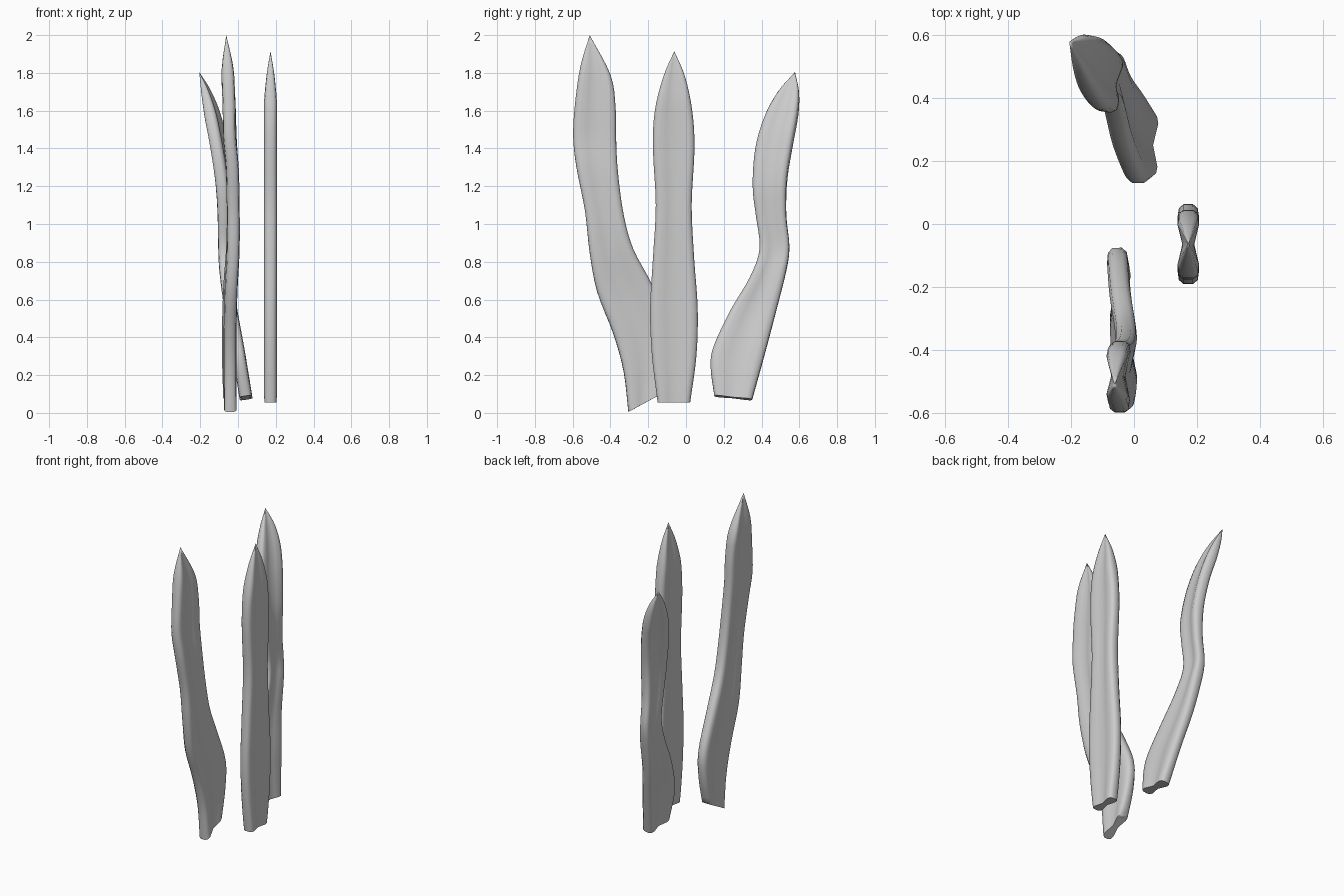
import bpy, bmesh
from mathutils import Vector

if "Cube" in bpy.data.objects:
    bpy.data.objects.remove(bpy.data.objects["Cube"])

# Half of the blade cross-section: (across, thickness), thick rounded rims and a thin middle
HALF = [(-1, .45), (-.9, .88), (-.68, 1), (-.35, .78), (0, .55), (.35, .78), (.68, 1), (.9, .88), (1, .45)]
RING = HALF + [(u, -v) for u, v in reversed(HALF)]
STEPS = 4


def spline(pts):
    """Catmull-Rom through the stations"""
    p = [2 * pts[0] - pts[1]] + pts + [2 * pts[-1] - pts[-2]]
    out = []
    for i in range(1, len(p) - 2):
        a, b, c, d = p[i - 1:i + 3]
        for k in range(STEPS):
            t = k / STEPS
            out.append(.5 * (2 * b + (c - a) * t + (2 * a - 5 * b + 4 * c - d) * t * t
                             + (3 * b - a - 3 * c + d) * t ** 3))
    return out + [pts[-1]]


def blade(name, stations):
    """Loft between a front edge and a back edge; each station is (x, y, z, x, y, z)"""
    front = spline([Vector(s[:3]) for s in stations])
    back = spline([Vector(s[3:]) for s in stations])
    mids = [(f + b) / 2 for f, b in zip(front, back)]
    bm = bmesh.new()
    rings = []
    n = len(mids)
    normal = Vector((1, 0, 0))
    for i in range(n):
        across = (back[i] - front[i]) / 2
        along = mids[min(i + 1, n - 1)] - mids[max(i - 1, 0)]
        if across.length > 1e-4:
            normal = across.cross(along).normalized()
        half = .034 * min(1, across.length * 2 / .18)
        rings.append([bm.verts.new(mids[i] + across * u + normal * half * v) for u, v in RING])
    m = len(RING)
    for r0, r1 in zip(rings, rings[1:]):
        for j in range(m):
            k = (j + 1) % m
            bm.faces.new((r0[j], r0[k], r1[k], r1[j]))
    # Cut end, closed with a strip of quads
    h = len(HALF)
    for j in range(h - 1):
        bm.faces.new((rings[0][j], rings[0][j + 1], rings[0][m - 2 - j], rings[0][m - 1 - j]))
    # Pointed tip
    bmesh.ops.remove_doubles(bm, verts=rings[-1], dist=.01)
    bmesh.ops.recalc_face_normals(bm, faces=bm.faces)
    mesh = bpy.data.meshes.new(name)
    bm.to_mesh(mesh)
    bm.free()
    ob = bpy.data.objects.new(name, mesh)
    bpy.context.collection.objects.link(ob)
    bpy.context.view_layer.objects.active = ob
    ob.select_set(True)
    bpy.ops.object.shade_smooth_by_angle(angle=.9)
    ob.select_set(False)


# Tall blade leaning forwards
blade("front_leaf", [
    (-.04, -.305, .005, -.045, -.14, .095),
    (-.04, -.33, .22, -.052, -.09, .27),
    (-.04, -.385, .42, -.053, -.082, .45),
    (-.035, -.47, .64, -.045, -.18, .68),
    (-.025, -.51, .85, -.03, -.28, .87),
    (-.025, -.535, 1.07, -.025, -.33, 1.05),
    (-.03, -.58, 1.3, -.03, -.36, 1.27),
    (-.045, -.597, 1.46, -.04, -.37, 1.45),
    (-.048, -.588, 1.63, -.046, -.373, 1.62),
    (-.055, -.56, 1.83, -.055, -.40, 1.79),
    (-.062, -.51, 2.0, -.062, -.51, 2.0)])

# Straight upright blade
X = .172
blade("middle_leaf", [
    (X, -.15, .055, X, .022, .055),
    (X, -.18, .3, X, .055, .3),
    (X, -.19, .55, X, .062, .55),
    (X, -.175, .82, X, .043, .82),
    (X, -.16, 1.1, X, .03, 1.1),
    (X, -.175, 1.4, X, .045, 1.4),
    (X, -.165, 1.6, X, .033, 1.6),
    (X, -.12, 1.78, X, -.005, 1.78),
    (X, -.062, 1.915, X, -.062, 1.915)])

# Bent and twisted blade leaning backwards
blade("back_leaf", [
    (.04, .15, .09, .044, .35, .07),
    (.014, .13, .25, .015, .40, .25),
    (-.004, .15, .36, -.004, .43, .36),
    (-.038, .24, .55, -.04, .48, .55),
    (-.062, .34, .72, -.06, .53, .75),
    (-.076, .39, .87, -.07, .547, .88),
    (-.08, .37, 1.05, -.068, .53, 1.05),
    (-.088, .355, 1.2, -.066, .535, 1.24),
    (-.118, .37, 1.4, -.085, .565, 1.43),
    (-.15, .42, 1.57, -.12, .592, 1.58),
    (-.178, .49, 1.7, -.16, .597, 1.7),
    (-.205, .577, 1.805, -.205, .577, 1.805)])
